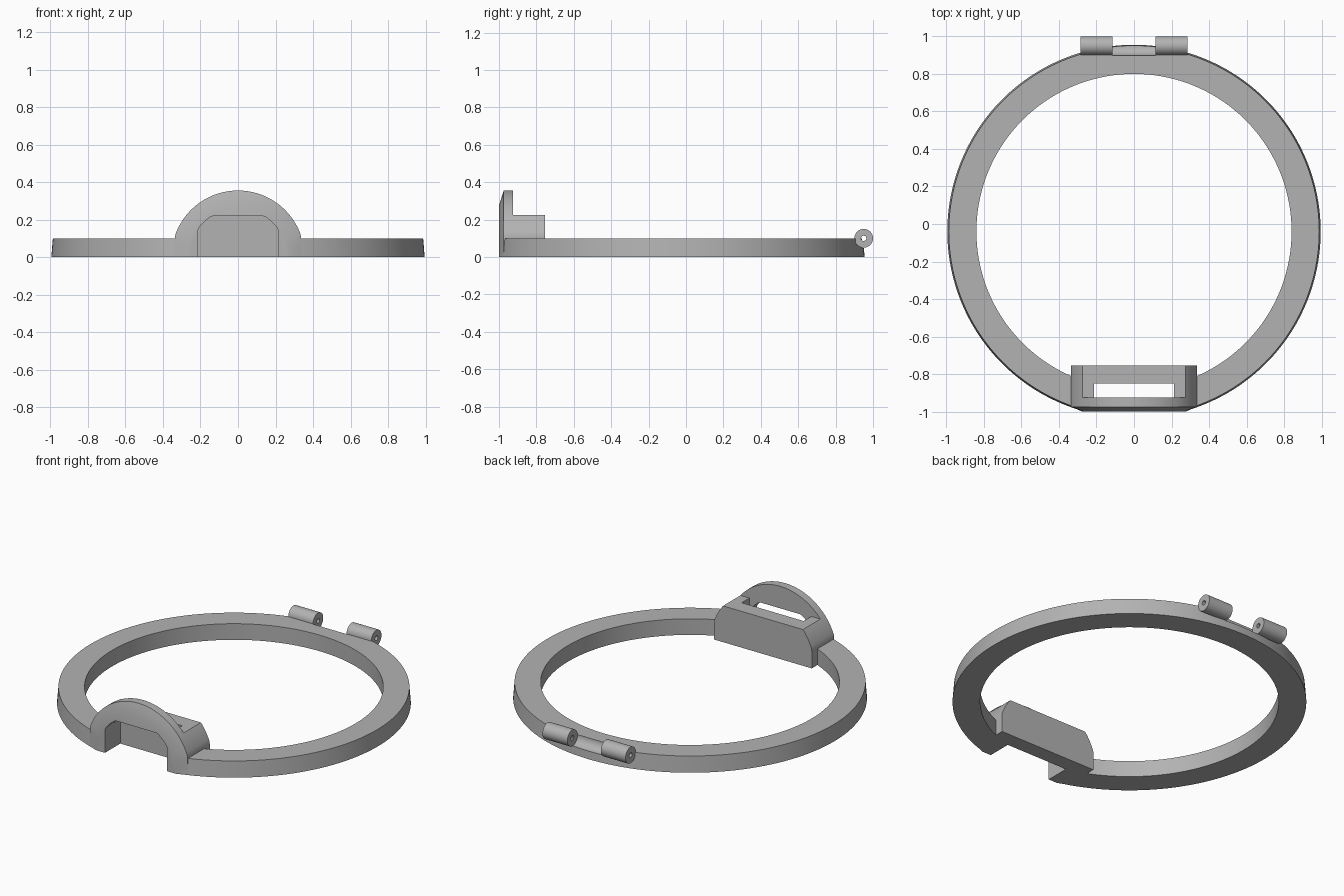
import bpy, bmesh, math
from mathutils import Matrix

if "Cube" in bpy.data.objects:
    bpy.data.objects.remove(bpy.data.objects["Cube"])

grey = bpy.data.materials.new("plain_grey")
grey.diffuse_color = (0.45, 0.45, 0.45, 1)
grey.use_nodes = True
grey.node_tree.nodes["Principled BSDF"].inputs["Base Color"].default_value = grey.diffuse_color
CY = -0.04          # ring centre in y
HINGE_Y, HINGE_Z = 0.95, 0.10


def finish(name, bm):
    bmesh.ops.recalc_face_normals(bm, faces=bm.faces[:])
    me = bpy.data.meshes.new(name)
    bm.to_mesh(me)
    bm.free()
    me.materials.append(grey)
    ob = bpy.data.objects.new(name, me)
    bpy.context.collection.objects.link(ob)
    return ob


def loft(name, sections, closed=False):
    """Skin equal-length point loops; cap the ends, or join them if closed."""
    bm = bmesh.new()
    loops = [[bm.verts.new(p) for p in s] for s in sections]
    n = len(loops[0])
    pairs = list(zip(loops, loops[1:])) + ([(loops[-1], loops[0])] if closed else [])
    for a, b in pairs:
        for i in range(n):
            j = (i + 1) % n
            bm.faces.new((a[i], a[j], b[j], b[i]))
    if not closed:
        bm.faces.new(loops[0])
        bm.faces.new(loops[-1])
    return finish(name, bm)


def box(name, lo, hi):
    (x0, y0, z0), (x1, y1, z1) = lo, hi
    return loft(name, [[(x0, y0, z), (x1, y0, z), (x1, y1, z), (x0, y1, z)] for z in (z0, z1)])


def circle(r, z, n=192):
    return [(r * math.cos(2 * math.pi * i / n), CY + r * math.sin(2 * math.pi * i / n), z)
            for i in range(n)]


def arch(y, r, wide, top, base=0.0, n=64):
    """Half disc standing upright, trimmed to a width and a height."""
    pts = []
    for i in range(n + 1):
        a = math.pi * i / n
        x, z = r * math.cos(a), r * math.sin(a)
        pts.append((max(-wide, min(wide, x)), y, min(top, z)))
    pts[0], pts[-1] = (min(wide, r), y, base), (-min(wide, r), y, base)
    return pts


def rod(name, r, x0, x1):
    n = 48
    return loft(name, [[(x, HINGE_Y + r * math.cos(2 * math.pi * i / n),
                         HINGE_Z + r * math.sin(2 * math.pi * i / n)) for i in range(n)]
                       for x in (x0, x1)])


def boolean(ob, other, op):
    bpy.context.view_layer.objects.active = ob
    m = ob.modifiers.new(op, 'BOOLEAN')
    m.operation, m.solver, m.object = op, 'EXACT', other
    bpy.ops.object.modifier_apply(modifier=m.name)
    bpy.data.objects.remove(other)


def smooth(ob):
    bpy.ops.object.select_all(action='DESELECT')
    ob.select_set(True)
    bpy.context.view_layer.objects.active = ob
    bpy.ops.object.shade_smooth_by_angle(angle=math.radians(25))


# Flat ring with a slightly tapered rim
ring = loft("ring", [circle(0.995, 0), circle(0.987, 0.1), circle(0.84, 0.1), circle(0.84, 0)],
            closed=True)
boolean(ring, box("front_trim", (-1, -1.3, -1), (1, -1.0, 1)), 'DIFFERENCE')

# Clasp: bevelled dome plate with a lower block behind it
plate = loft("plate", [arch(-1.0, 0.275, 0.335, 1), arch(-0.975, 0.355, 0.335, 1),
                       arch(-0.925, 0.355, 0.335, 1)])
block = loft("block", [arch(-0.94, 0.355, 0.335, 0.225), arch(-0.755, 0.355, 0.335, 0.225)])
boolean(plate, block, 'UNION')
boolean(ring, plate, 'UNION')

# Slot down through the block, and the opening in the plate leading to it
boolean(ring, box("slot", (-0.213, -0.925, -0.2), (0.213, -0.85, 0.5)), 'DIFFERENCE')
boolean(ring, loft("opening", [arch(y, 0.26, 0.213, 0.218, base=-0.1) for y in (-1.1, -0.89)]),
        'DIFFERENCE')

# Hollow scooped in the rim between the hinge knuckles
boolean(ring, rod("scoop", 0.052, -0.115, 0.115), 'DIFFERENCE')
smooth(ring)

# Hinge knuckles with a pin hole
for side, x0, x1 in (("left", -0.285, -0.115), ("right", 0.115, 0.285)):
    knuckle = rod("hinge_knuckle_" + side, 0.05, x0, x1)
    boolean(knuckle, rod("pin_hole", 0.014, x0 - 0.1, x1 + 0.1), 'DIFFERENCE')
    smooth(knuckle)
